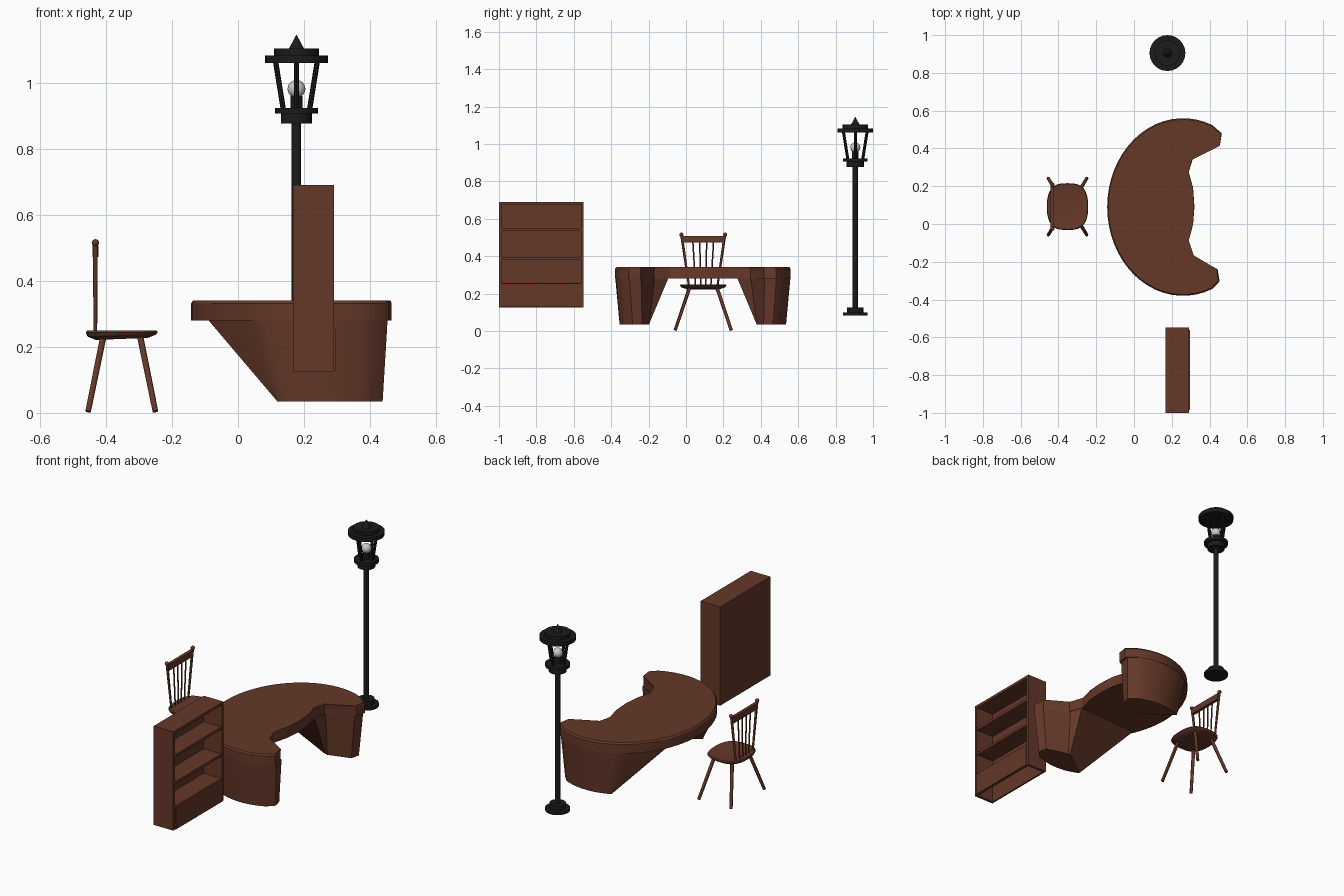
import bpy, bmesh
from math import cos, sin, pi, radians
from mathutils import Vector

if "Cube" in bpy.data.objects:
    bpy.data.objects.remove(bpy.data.objects["Cube"])


def material(name, rgb):
    m = bpy.data.materials.new(name)
    m.diffuse_color = (*rgb, 1)
    m.use_nodes = True
    m.node_tree.nodes["Principled BSDF"].inputs["Base Color"].default_value = m.diffuse_color
    return m


WOOD = material("brown_wood", (0.13, 0.04, 0.022))
IRON = material("black_iron", (0.011, 0.011, 0.012))


def finish(name, bm, mat):
    bmesh.ops.recalc_face_normals(bm, faces=bm.faces)
    me = bpy.data.meshes.new(name)
    bm.to_mesh(me)
    bm.free()
    if mat:
        me.materials.append(mat)
    ob = bpy.data.objects.new(name, me)
    bpy.context.collection.objects.link(ob)
    return ob


def loft(name, rings, mat):
    """Skin rings of equal length and cap both ends."""
    bm = bmesh.new()
    vs = [[bm.verts.new(p) for p in r] for r in rings]
    n = len(vs[0])
    for a, b in zip(vs, vs[1:]):
        for i in range(n):
            j = (i + 1) % n
            bm.faces.new((a[i], a[j], b[j], b[i]))
    bm.faces.new(vs[0])
    bm.faces.new(vs[-1])
    return finish(name, bm, mat)


def box(name, lo, hi, mat):
    corners = [(lo[0], lo[1]), (hi[0], lo[1]), (hi[0], hi[1]), (lo[0], hi[1])]
    return loft(name, [[(x, y, z) for x, y in corners] for z in (lo[2], hi[2])], mat)


def rod(name, a, b, r1, r2, mat, sides=12):
    """Round bar between two points."""
    a, b = Vector(a), Vector(b)
    q = (b - a).to_track_quat('Z', 'Y')
    ring = lambda c, r: [c + q @ Vector((r * cos(2 * pi * i / sides), r * sin(2 * pi * i / sides), 0))
                         for i in range(sides)]
    return loft(name, [ring(a, r1), ring(b, r2)], mat)


def ball(name, c, r, mat):
    bm = bmesh.new()
    bmesh.ops.create_uvsphere(bm, u_segments=20, v_segments=12, radius=r)
    bmesh.ops.translate(bm, verts=bm.verts, vec=c)
    return finish(name, bm, mat)


# Desk: crescent top
CX, CY = 0.26, 0.09


def arc(a0, a1, n, rx, ry):
    return [(CX + rx * cos(radians(a0 + (a1 - a0) * i / n)),
             ry * sin(radians(a0 + (a1 - a0) * i / n))) for i in range(n + 1)]


outline = [(x, y + CY) for x, y in arc(67.5, 292.5, 36, 0.402, 0.47)]
outline += [(.45, -.307), (.44, -.243), (.317, -.17), (.29, -.09), (.313, 0), (.32, .09),
            (.313, .19), (.29, .275), (.307, .344), (.455, .418), (.465, .48)]
rings = [[(CX + (x - CX) * s, CY + (y - CY) * s, z) for x, y in outline]
         for z, s in ((.28, 1), (.332, 1), (.341, .985))]
loft("desk_top", rings, WOOD)

# Desk: two tapered pedestals, mirrored about the desk centre line
top = arc(121.7, 67.5, 10, .40, .468) + [(.453, .393), (.443, .33), (.312, .257), (.29, .185), (-.09, .205)]
foot = arc(112, 68, 10, .38, .445) + [(.438, .375), (.425, .325), (.30, .288), (.285, .29), (.119, .41)]
for side, s in (("front", -1), ("back", 1)):
    loft(side + "_pedestal", [[(x, CY + s * y, .035) for x, y in foot],
                              [(x, CY + s * y, .281) for x, y in top]], WOOD)

# Bookcase, open towards +x
X0, X1, Y0, Y1, Z0, Z1, T = .167, .291, -1.0, -.547, .126, .69, .015
box("bookcase_front_side", (X0, Y0, Z0), (X1, Y0 + T, Z1), WOOD)
box("bookcase_back_side", (X0, Y1 - T, Z0), (X1, Y1, Z1), WOOD)
box("bookcase_panel", (X0, Y0 + T, Z0), (X0 + .01, Y1 - T, Z1), WOOD)
box("bookcase_top", (X0 + .01, Y0 + T, Z1 - T), (X1, Y1 - T, Z1), WOOD)
for i, z in enumerate((.241, .381, .535)):
    box(f"shelf_{i}", (X0 + .01, Y0 + T, z), (X1 - .003, Y1 - T, z + T), WOOD)
box("drawer_front", (X1 - .012, Y0 + T, Z0 + .002), (X1 + .006, Y1 - T, .253), WOOD)

# Chair seat: rounded square with a chamfered underside
SX, SY = -.352, .092


def seat_ring(s, z, tilt=0):
    pts = []
    for i in range(32):
        a = 2 * pi * i / 32
        c, d = cos(a), sin(a)
        x = .109 * s * abs(c) ** .7 * (1 if c > 0 else -1)
        y = .124 * s * abs(d) ** .75 * (1 if d > 0 else -1)
        pts.append((SX + x, SY + y, z + tilt * x))
    return pts


loft("seat", [seat_ring(.72, .224, .04), seat_ring(.95, .234, .03), seat_ring(1, .243),
              seat_ring(.97, .249), seat_ring(.6, .243)], WOOD)

# Chair legs, posts and rail
for sx, nx in ((-1, "rear"), (1, "front")):
    for sy, ny in ((-1, "right"), (1, "left")):
        rod(f"{nx}_{ny}_leg", (SX + sx * .102, SY + sy * .15, .004),
            (SX + sx * .055, SY + sy * .072, .235), .0085, .0095, WOOD)
BX = -.432
for s, n in ((-1, "right"), (1, "left")):
    rod(n + "_back_post", (BX, SY + s * .075, .232), (BX, SY + s * .116, .515), .0055, .0075, WOOD)
    ball(n + "_finial", (BX, SY + s * .117, .515), .011, WOOD)
for i, k in enumerate((-1.5, -.5, .5, 1.5)):
    rod(f"spindle_{i}", (BX, SY + k * .027, .235), (BX, SY + k * .037, .48), .004, .004, WOOD, 8)
box("back_rail", (BX - .009, SY - .112, .472), (BX + .009, SY + .112, .507), WOOD)

# Street lamp: stacked discs and pole
LX, LY = .177, .905
for name, z0, z1, r0, r1 in (
        ("lamp_foot", .083, .098, .065, .065), ("lamp_foot_collar", .098, .125, .043, .043),
        ("lamp_pole", .125, .88, .0145, .0145), ("lantern_collar", .877, .906, .047, .047),
        ("lantern_plate", .906, .923, .065, .065), ("bulb_holder", .923, .96, .018, .018),
        ("roof_brim", 1.06, 1.083, .095, .095), ("roof_cap", 1.083, 1.103, .068, .068),
        ("roof_spire", 1.103, 1.144, .023, .001)):
    rod(name, (LX, LY, z0), (LX, LY, z1), r0, r1, IRON, 24)
ball("bulb", (LX, LY, .981), .027, None)

# Lantern bars leaning outwards
for i in range(4):
    c, s = cos(i * pi / 2), sin(i * pi / 2)
    rod(f"lantern_bar_{i}", (LX + .04 * c, LY + .04 * s, .92),
        (LX + .063 * c, LY + .063 * s, 1.063), .008, .008, IRON, 8)

# Smooth the round parts, keep edges sharp
for ob in bpy.context.collection.objects:
    ob.select_set(True)
    bpy.context.view_layer.objects.active = ob
bpy.ops.object.shade_smooth_by_angle(angle=radians(30))
